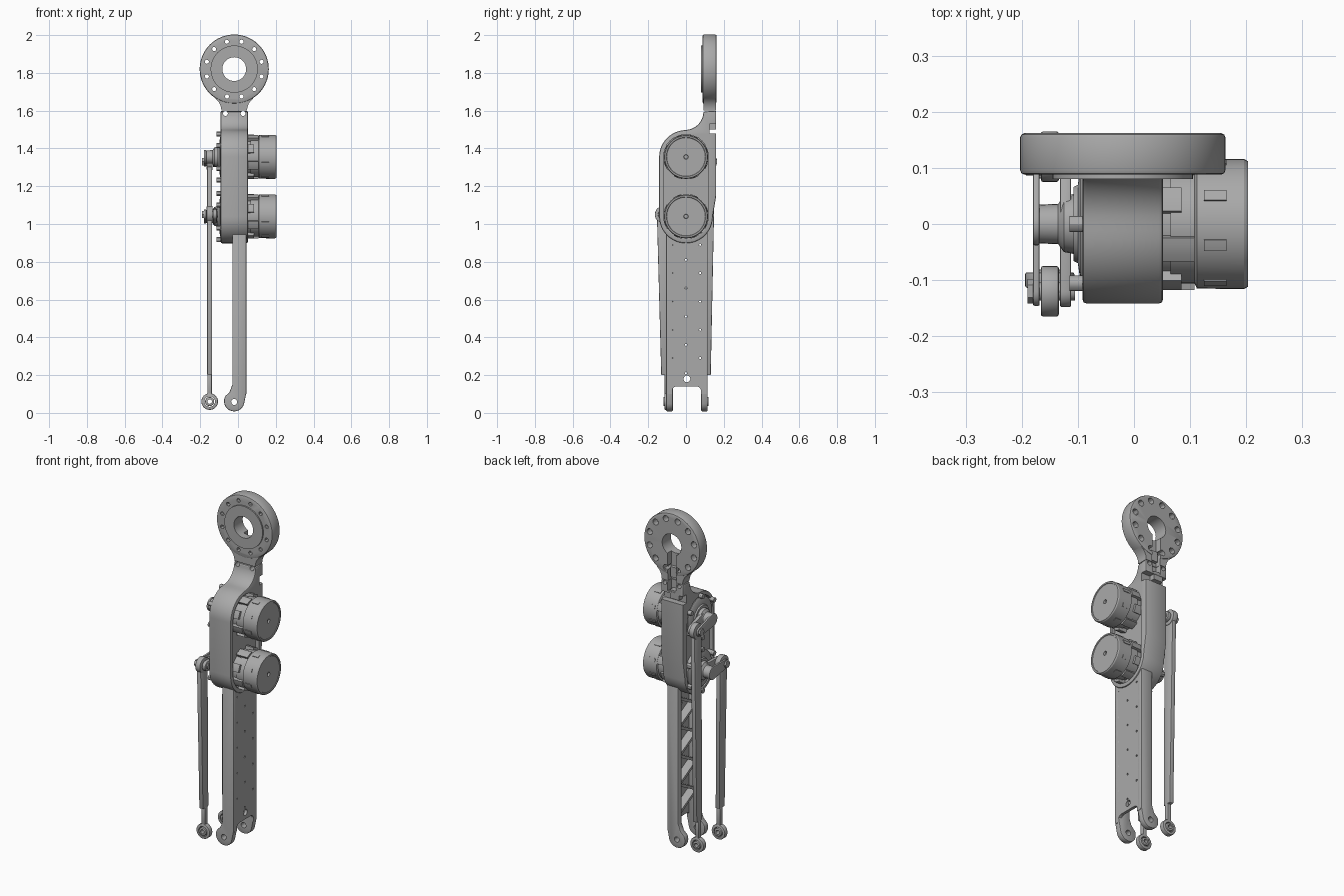
import bpy, bmesh
from math import sin, cos, pi, radians
from mathutils import Vector
from mathutils.geometry import convex_hull_2d

if "Cube" in bpy.data.objects:
    bpy.data.objects.remove(bpy.data.objects["Cube"])

grey = bpy.data.materials.new("machined_grey")
grey.use_nodes = True
grey.diffuse_color = (0.4, 0.4, 0.4, 1)
grey.node_tree.nodes["Principled BSDF"].inputs["Base Color"].default_value = (0.4, 0.4, 0.4, 1)
parts = []


def arc(u, v, r, start=0, end=360, n=32):
    return [(u + r * cos(radians(start + (end - start) * i / n)),
             v + r * sin(radians(start + (end - start) * i / n))) for i in range(n + 1)]


def circle(u, v, r, n=32):
    return arc(u, v, r, n=n)[:-1]


def rect(u0, u1, v0, v1):
    return [(u0, v0), (u1, v0), (u1, v1), (u0, v1)]


def link(p, q, r1, r2=None):
    pts = [Vector(c) for c in circle(*p, r1) + circle(*q, r2 or r1)]
    return [tuple(pts[i]) for i in convex_hull_2d(pts)]


def add_prism(bm, axis, pts, a, b):
    """Extrude a (y, z) outline along x, or an (x, z) outline along y."""
    place = (lambda u, v, t: (t, u, v)) if axis == "x" else (lambda u, v, t: (u, t, v))
    low = [bm.verts.new(place(u, v, a)) for u, v in pts]
    high = [bm.verts.new(place(u, v, b)) for u, v in pts]
    bm.faces.new(low)
    bm.faces.new(high)
    for i in range(len(pts)):
        j = (i + 1) % len(pts)
        bm.faces.new((low[i], low[j], high[j], high[i]))


def finish(name, bm):
    bmesh.ops.recalc_face_normals(bm, faces=bm.faces)
    mesh = bpy.data.meshes.new(name)
    bm.to_mesh(mesh)
    bm.free()
    mesh.materials.append(grey)
    ob = bpy.data.objects.new(name, mesh)
    bpy.context.collection.objects.link(ob)
    return ob


def bake(ob):
    dg = bpy.context.evaluated_depsgraph_get()
    mesh = bpy.data.meshes.new_from_object(ob.evaluated_get(dg))
    ob.modifiers.clear()
    ob.data = mesh


def solid(name, *prisms, bevel=0.0, cuts=()):
    """Prisms joined in one object, bevelled, then cut one prism at a time."""
    bm = bmesh.new()
    for p in prisms:
        add_prism(bm, *p)
    ob = finish(name, bm)
    if bevel:
        m = ob.modifiers.new("bevel", "BEVEL")
        m.width, m.segments = bevel, 2
        m.angle_limit = radians(40)
        bake(ob)
    for c in cuts:
        bm = bmesh.new()
        add_prism(bm, *c)
        cutter = finish("cutter", bm)
        cutter.hide_render = True
        m = ob.modifiers.new("cut", "BOOLEAN")
        m.operation, m.solver, m.object = "DIFFERENCE", "EXACT", cutter
        bake(ob)
        bpy.data.objects.remove(cutter)
    parts.append(ob)
    return ob


def lathe_x(name, profile, z, n=48):
    """Spin (x, radius) points about the x axis at height z."""
    bm = bmesh.new()
    rings = [[bm.verts.new((x, r * cos(2 * pi * i / n), z + r * sin(2 * pi * i / n)))
              for i in range(n)] for x, r in profile]
    for a, b in zip(rings, rings[1:]):
        for i in range(n):
            bm.faces.new((a[i], a[(i + 1) % n], b[(i + 1) % n], b[i]))
    bm.faces.new(rings[0])
    bm.faces.new(rings[-1])
    ob = finish(name, bm)
    parts.append(ob)
    return ob


CX, HIP = -0.02, 1.82
MOTORS = {"upper": 1.355, "lower": 1.04}

# Hip disc with flared neck, bolt circle and cable channel
bolts = [(CX + 0.15 * cos(radians(15 + 30 * i)), HIP + 0.15 * sin(radians(15 + 30 * i))) for i in range(12)]
channel = ("y", rect(CX - 0.028, CX + 0.028, 1.54, HIP), 0.125, 0.2)
notch = ("x", rect(0.125, 0.2, 1.48, 1.53), -0.2, 0.2)
solid("hip_disc", ("y", circle(CX, HIP, 0.183, 64), 0.088, 0.162), bevel=0.008,
      cuts=[("y", circle(CX, HIP, 0.063), 0, 0.3), channel]
      + [("y", circle(u, v, 0.011, 12), 0, 0.3) for u, v in bolts]
      + [("y", circle(u, v, 0.018, 12), 0.125, 0.3) for u, v in bolts])
solid("hip_front_ring", ("y", circle(CX, HIP, 0.125, 48), 0.08, 0.09),
      cuts=[("y", circle(CX, HIP, 0.063), 0, 0.3)])
neck = [(CX + 0.068, 1.6)] + arc(CX + 0.148, 1.6, 0.08, 180, 125, 8)
neck += [(2 * CX - u, v) for u, v in reversed(neck)]
neck_holes = [("y", circle(CX + s * 0.047, 1.585, 0.013, 16), 0, 0.3) for s in (-1, 1)]
solid("neck_flare", ("y", neck, 0.092, 0.158), cuts=[channel])

# Motor housing with the curved shoulder rising into the neck
zu, zl = MOTORS["upper"], MOTORS["lower"]
side = (arc(0, zl, 0.142, 0, -180, 24) + arc(0, zu, 0.142, 180, 95, 14)
        + arc(-0.005, 1.595, 0.097, -85, 0, 12) + [(0.16, 1.6), (0.16, 1.15)])
pocket = link((0, zl), (0, zu), 0.12)
solid("motor_housing", ("x", side, -0.092, 0.052), bevel=0.008,
      cuts=[channel, notch, ("x", pocket, 0.03, 0.1), ("x", pocket, -0.2, -0.07)] + neck_holes)
solid("cable_clip", ("y", rect(CX - 0.045, CX + 0.015, 1.5, 1.55), 0.12, 0.158),
      ("y", rect(CX - 0.02, CX + 0.02, 1.62, 1.68), 0.12, 0.145))

# Motors, their ribs, and the output flanges on the far side
for level, z in MOTORS.items():
    lathe_x(level + "_motor", [(0.02, 0.1), (0.065, 0.1), (0.065, 0.106), (0.108, 0.106), (0.112, 0.115),
            (0.196, 0.116), (0.203, 0.112), (0.203, 0.104), (0.2, 0.102), (0.2, 0.012), (0.19, 0.01)], z)
    tabs = []
    for i in range(8):
        a = 45 * i + 12
        outer = arc(0, z, 0.12, a, a + 22, 4)
        inner = arc(0, z, 0.098, a + 22, a, 4)
        tabs.append(("x", outer + inner, 0.035, 0.085 if i % 2 else 0.108))
        thin = arc(0, z, 0.1185, a + 2, a + 12, 3) + arc(0, z, 0.11, a + 12, a + 2, 3)
        tabs.append(("x", thin, 0.125, 0.165))
    solid(level + "_motor_tabs", *tabs)
    lathe_x(level + "_output_flange", [(-0.06, 0.112), (-0.09, 0.112), (-0.095, 0.105), (-0.1, 0.07),
            (-0.108, 0.066), (-0.108, 0.03)], z)
    solid(level + "_flange_bolts", *[
        ("x", circle(0.122 * cos(a), z + 0.122 * sin(a), 0.014, 12), -0.115, -0.07)
        for a in [radians(30 + 60 * i) for i in range(6)]])

# Cranks and push rods, one to the back and one to the front
for name, s, hub_z, pin_z in (("back", 1, zu, 1.33), ("front", -1, zl, 1.05)):
    hub, pin, foot = (0, hub_z), (s * 0.12, pin_z), (s * 0.105, 0.215)
    lathe_x(name + "_crank_hub", [(-0.1, 0.055), (-0.125, 0.05), (-0.135, 0.036), (-0.18, 0.034)], hub_z, 24)
    solid(name + "_crank", ("x", link(hub, pin, 0.042, 0.028), -0.132, -0.112),
          ("x", link(hub, pin, 0.038, 0.026), -0.18, -0.168), bevel=0.003)
    solid(name + "_crank_pin", ("x", circle(*pin, 0.016, 16), -0.188, -0.105),
          ("x", circle(*pin, 0.022, 6), -0.19, -0.178))
    solid(name + "_rod_eye", ("x", circle(*pin, 0.045), -0.166, -0.134), bevel=0.004)
    bar = [(pin[0] - 0.034, pin_z), (pin[0] + 0.034, pin_z), (foot[0] + 0.026, 0.2), (foot[0] - 0.026, 0.2)]
    solid(name + "_push_rod", ("x", bar, -0.163, -0.137), bevel=0.004)
    y = s * 0.1
    solid(name + "_rod_shank", ("x", rect(y - 0.013, y + 0.013, 0.09, 0.21), -0.162, -0.138), bevel=0.004)
    solid(name + "_rod_end", ("y", circle(-0.15, 0.06, 0.044), y - 0.014, y + 0.014), bevel=0.004,
          cuts=[("y", circle(-0.15, 0.06, 0.028, 24), -1, 1)])
    solid(name + "_rod_ball", ("y", circle(-0.15, 0.06, 0.024, 24), y - 0.019, y + 0.019), bevel=0.004,
          cuts=[("y", circle(-0.15, 0.06, 0.012, 16), -1, 1)])

# Lower leg: web plate with small holes, two flanges ending in fork eyes, zigzag ribs
arch = [(-0.075, 0.05)] + arc(-0.05, 0.115, 0.025, 180, 90, 6) + arc(0.055, 0.115, 0.025, 90, 0, 6) + [(0.08, 0.05)]
holes = [(y, 0.29 + 0.15 * i) for i in range(5) for y in (-0.075, 0.075)]
holes += [(0, 0.21 + 0.15 * i) for i in range(5)]
solid("leg_web", ("x", rect(-0.098, 0.108, 0.1, 0.95), 0.028, 0.045),
      cuts=[("x", arch, -0.2, 0.2), ("x", circle(0.005, 0.18, 0.018, 16), -0.2, 0.2)]
      + [("x", circle(u, v, 0.006, 8), 0, 0.2) for u, v in holes])
flange = ([(0.045, 1.0), (-0.03, 1.0), (-0.03, 0.15), (-0.045, 0.11)]
          + arc(CX, 0.062, 0.054, 150, 345, 20) + [(0.045, 0.11)])
for name, y0, y1 in (("front", -0.105, -0.07), ("back", 0.08, 0.115)):
    solid(name + "_leg_flange", ("y", flange, y0, y1), bevel=0.006,
          cuts=[("y", circle(CX, 0.058, 0.016, 20), -1, 1)])
zig = [((-0.075 if i % 2 else 0.085), 0.2 + 0.085 * i) for i in range(9)]
solid("leg_ribs", *[("x", link(p, q, 0.008), -0.02, 0.03) for p, q in zip(zig, zig[1:])])

# Smooth shading with sharp edges kept
bpy.ops.object.select_all(action="DESELECT")
for ob in parts:
    ob.select_set(True)
bpy.context.view_layer.objects.active = parts[0]
bpy.ops.object.shade_smooth_by_angle(angle=radians(30))
